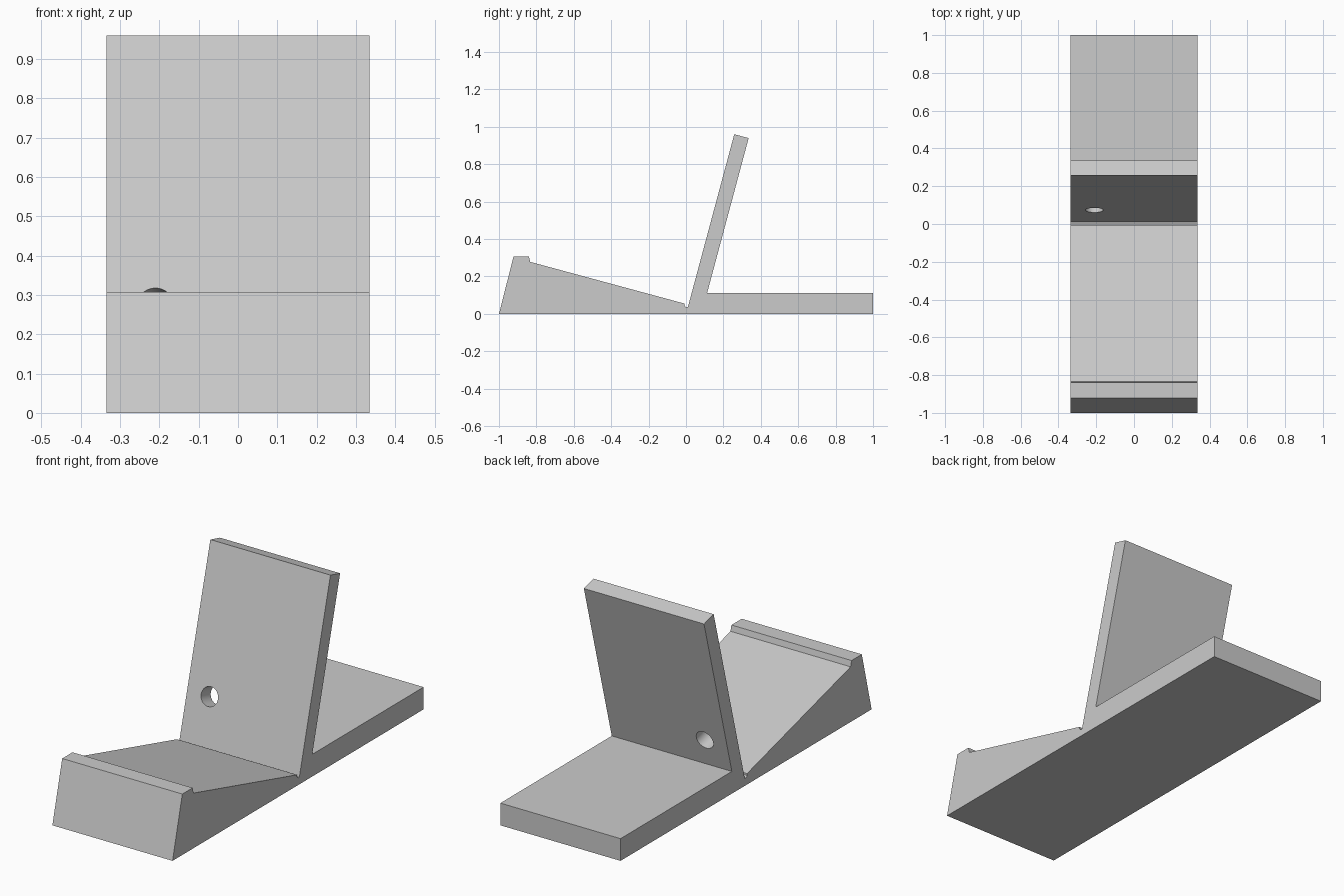
import bpy, bmesh, math
from mathutils import Matrix

cube = bpy.data.objects.get("Cube")
if cube:
    bpy.data.objects.remove(cube, do_unlink=True)

HALF_WIDTH = 0.335

# Single grey plastic
grey = bpy.data.materials.new("light grey")
grey.use_nodes = True
colour = (0.6, 0.6, 0.6, 1)
grey.diffuse_color = colour
grey.node_tree.nodes["Principled BSDF"].inputs["Base Color"].default_value = colour


def add_object(name, bm):
    bmesh.ops.recalc_face_normals(bm, faces=bm.faces)
    mesh = bpy.data.meshes.new(name)
    bm.to_mesh(mesh)
    bm.free()
    mesh.materials.append(grey)
    obj = bpy.data.objects.new(name, mesh)
    bpy.context.collection.objects.link(obj)
    return obj


# Side profile (y, z): wedge seat with lip, crease groove, leaning rest, rear foot
profile = [
    (-1, 0), (1, 0), (1, 0.112), (0.113, 0.112),   # base and rear foot
    (0.335, 0.94), (0.258, 0.96), (0.01, 0.036),   # leaning back rest
    (0, 0.036), (-0.008, 0.045), (-0.008, 0.055),  # crease groove
    (-0.833, 0.278), (-0.84, 0.307), (-0.922, 0.307),  # slope and front lip
]
bm = bmesh.new()
side = bm.faces.new([bm.verts.new((-HALF_WIDTH, y, z)) for y, z in profile])
swept = bmesh.ops.extrude_face_region(bm, geom=[side])["geom"]
bmesh.ops.translate(bm, vec=(2 * HALF_WIDTH, 0, 0),
                    verts=[v for v in swept if isinstance(v, bmesh.types.BMVert)])
stand = add_object("stand_body", bm)

# Cable hole, drilled square to the leaning rest
lean = math.radians(15)
bm = bmesh.new()
bmesh.ops.create_cone(bm, cap_ends=True, segments=48, radius1=0.047, radius2=0.047, depth=0.2,
                      matrix=Matrix.Translation((-0.21, 0.111, 0.262))
                      @ Matrix.Rotation(math.pi / 2 - lean, 4, "X"))
cutter = add_object("cable_hole_cutter", bm)
# Put the cutter axis along the rest's normal
cutter.hide_render = True
cutter.hide_viewport = True

drill = stand.modifiers.new("cable_hole", "BOOLEAN")
drill.operation = "DIFFERENCE"
drill.solver = "EXACT"
drill.object = cutter

# Smooth the hole wall only, keeping every edge sharp
bpy.context.view_layer.objects.active = stand
stand.select_set(True)
bpy.ops.object.modifier_apply(modifier=drill.name)
bpy.data.objects.remove(cutter, do_unlink=True)
bpy.ops.object.shade_smooth_by_angle(angle=math.radians(30))
